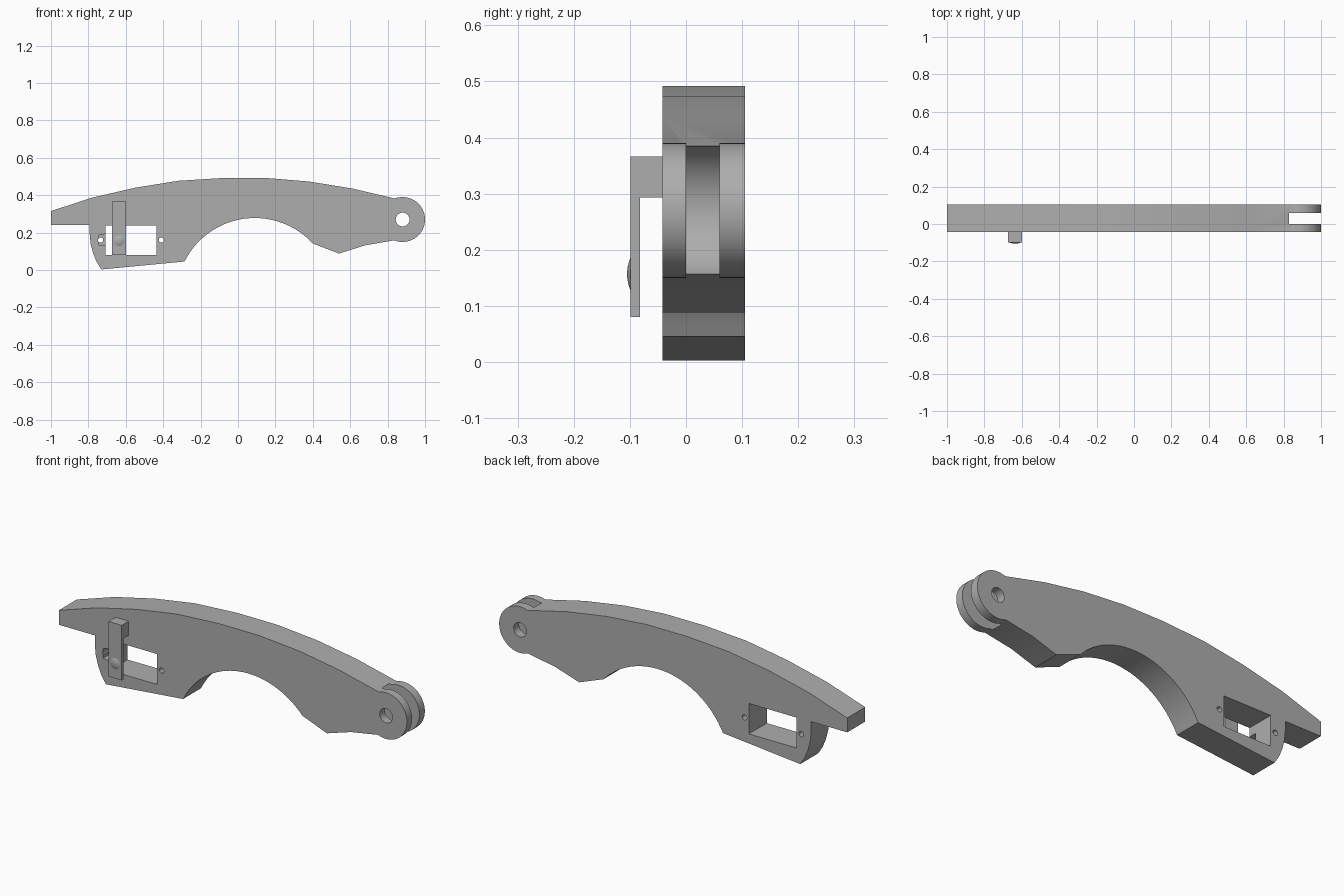
import bpy, bmesh
from math import sin, cos, radians, atan2, degrees, hypot, pi
from mathutils import Matrix, Vector

cube = bpy.data.objects.get("Cube")
if cube:
    bpy.data.objects.remove(cube, do_unlink=True)

grey = bpy.data.materials.new("plain_grey")
grey.use_nodes = True
grey.diffuse_color = (0.42, 0.42, 0.42, 1)
grey.node_tree.nodes["Principled BSDF"].inputs["Base Color"].default_value = grey.diffuse_color

FRONT, BACK = -0.042, 0.105
PIN = (0.88, 0.27)


def arc(centre, r, a0, a1, n):
    """Points on a circle in the xz plane, angles in degrees."""
    return [(centre[0] + r * cos(radians(a0 + (a1 - a0) * i / n)),
             centre[1] + r * sin(radians(a0 + (a1 - a0) * i / n))) for i in range(n + 1)]


def extrude(name, outline, y0, y1):
    """Solid made from an xz outline pulled along y."""
    bm = bmesh.new()
    face = bm.faces.new([bm.verts.new((x, y0, z)) for x, z in outline])
    moved = bmesh.ops.extrude_face_region(bm, geom=[face])["geom"]
    bmesh.ops.translate(bm, vec=(0, y1 - y0, 0),
                        verts=[v for v in moved if isinstance(v, bmesh.types.BMVert)])
    bmesh.ops.recalc_face_normals(bm, faces=bm.faces)
    mesh = bpy.data.meshes.new(name)
    bm.to_mesh(mesh)
    bm.free()
    mesh.materials.append(grey)
    obj = bpy.data.objects.new(name, mesh)
    bpy.context.collection.objects.link(obj)
    return obj


def rect(x0, x1, z0, z1):
    return [(x0, z0), (x1, z0), (x1, z1), (x0, z1)]


def select(obj):
    bpy.ops.object.select_all(action='DESELECT')
    obj.select_set(True)
    bpy.context.view_layer.objects.active = obj


def modify(obj, cutter, operation):
    cutter.hide_render = True
    mod = obj.modifiers.new("cut", 'BOOLEAN')
    mod.operation, mod.solver, mod.object = operation, 'EXACT', cutter
    select(obj)
    bpy.ops.object.modifier_apply(modifier=mod.name)
    bpy.data.objects.remove(cutter, do_unlink=True)


# Arm outline: bowed top, rounded pivot end, arched underside, mounting block
top = [(-1, 0.24), (-1, 0.315), (-0.78, 0.387), (-0.55, 0.44), (-0.32, 0.477), (-0.08, 0.492),
       (0.15, 0.492), (0.38, 0.473), (0.61, 0.436), (0.835, 0.383)]
pivot_end = arc(PIN, 0.12, 108, -112, 40)
toe = [(0.68, 0.132), (0.54, 0.088)]
arch = arc((0.09, -0.142), 0.42, 42.5, 153.5, 32)
block = [(-0.73, 0.003), (-0.757, 0.045), (-0.775, 0.09), (-0.788, 0.14), (-0.793, 0.19), (-0.793, 0.24)]
arm = extrude("arm", top + pivot_end + toe + arch + block, FRONT, BACK)

# Openings: pivot slot and bore, window, front pocket, screw holes
cuts = [
    (arc(PIN, 0.126, 0, 354, 59), 0.0, 0.06),
    (arc(PIN, 0.037, 0, 345, 23), -0.2, 0.2),
    (rect(-0.708, -0.435, 0.081, 0.239), -0.2, 0.2),
    ([(-0.745, 0.135), (-0.7, 0.128), (-0.7, 0.195), (-0.745, 0.185)], -0.2, 0.0),
    (arc((-0.735, 0.16), 0.014, 0, 330, 11), -0.2, 0.2),
    (arc((-0.41, 0.16), 0.014, 0, 330, 11), -0.2, 0.2),
]
for outline, y0, y1 in cuts:
    modify(arm, extrude("cutter", outline, y0, y1), 'DIFFERENCE')

# Hooked clip standing off the front of the arm, seen from the side as an L
clip = extrude("clip", rect(-0.674, -0.599, 0.08, 0.366), -0.099, -0.082)
modify(clip, extrude("clip_foot", rect(-0.674, -0.599, 0.293, 0.366), -0.09, FRONT), 'UNION')

# Shallow domed button on the clip
bm = bmesh.new()
bmesh.ops.create_uvsphere(bm, u_segments=32, v_segments=64, radius=0.072)
bmesh.ops.rotate(bm, verts=bm.verts, matrix=Matrix.Rotation(pi / 2, 3, 'X'))
bmesh.ops.translate(bm, verts=bm.verts, vec=(-0.636, -0.033, 0.157))
bmesh.ops.bisect_plane(bm, geom=bm.verts[:] + bm.edges[:] + bm.faces[:],
                       plane_co=(0, -0.0985, 0), plane_no=(0, 1, 0), clear_outer=True)
mesh = bpy.data.meshes.new("button")
bm.to_mesh(mesh)
bm.free()
mesh.materials.append(grey)
button = bpy.data.objects.new("button", mesh)
bpy.context.collection.objects.link(button)

for obj in (arm, clip, button):
    select(obj)
    bpy.ops.object.shade_smooth_by_angle(angle=radians(25))
